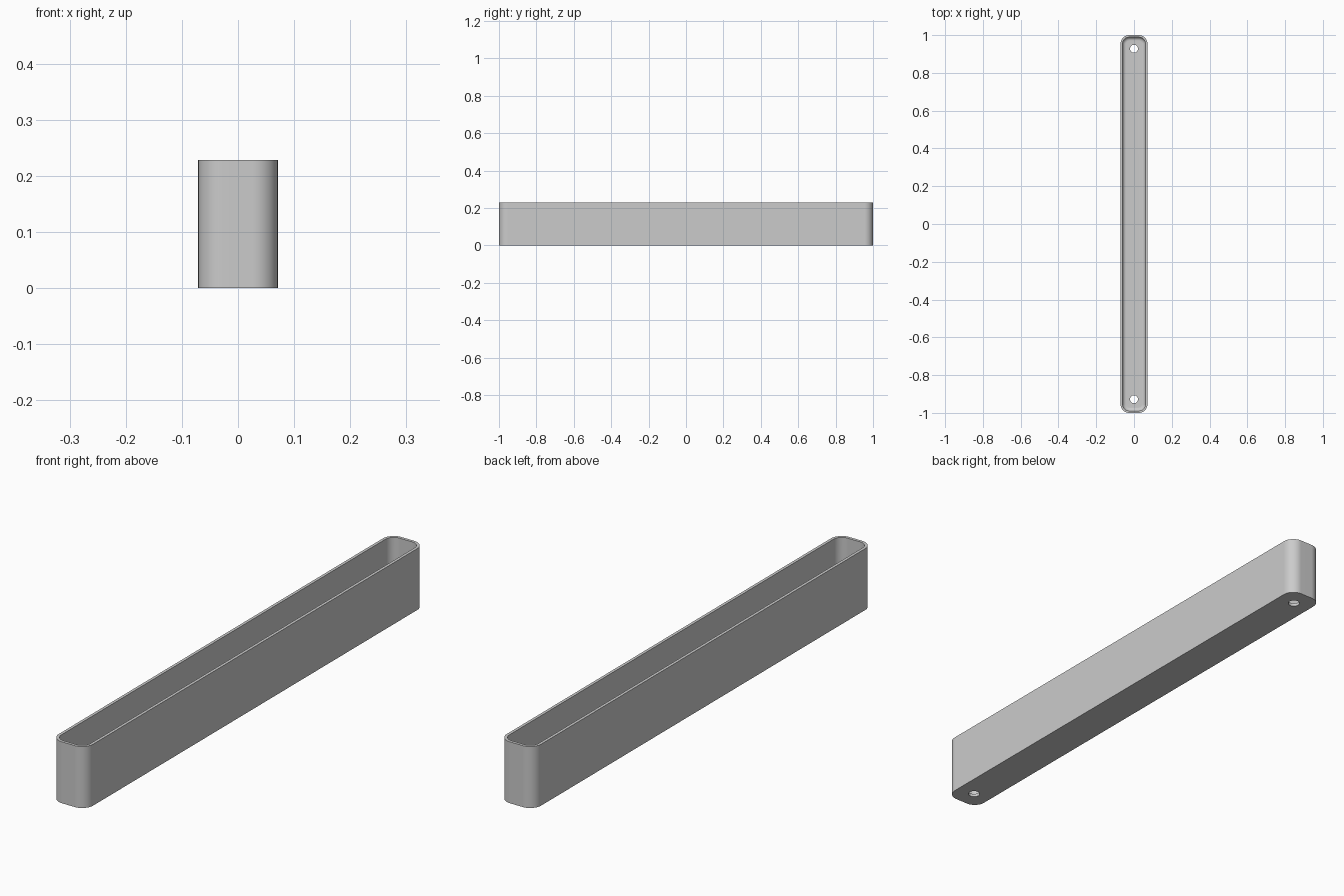
import bpy, bmesh
from math import sin, cos, pi, radians

cube = bpy.data.objects.get("Cube")
if cube:
    bpy.data.objects.remove(cube, do_unlink=True)

HALF_W, HALF_L, HEIGHT = 0.071, 1.0, 0.229
CORNER, WALL, FLOOR = 0.045, 0.011, 0.012
FILLET, HOLE_R, HOLE_Y = 0.018, 0.021, 0.928
CORNER_STEPS, FILLET_STEPS, HOLE_STEPS = 10, 6, 32

mat = bpy.data.materials.new("plain grey")
mat.use_nodes = True
grey = (0.6, 0.6, 0.6, 1)
mat.diffuse_color = grey
mat.node_tree.nodes["Principled BSDF"].inputs["Base Color"].default_value = grey

bm = bmesh.new()


def close_loop(points, z):
    """Closed ring of vertices at height z."""
    verts = [bm.verts.new((x, y, z)) for x, y in points]
    for a, b in zip(verts, verts[1:] + verts[:1]):
        bm.edges.new((a, b))
    return verts


def rounded_ring(inset, z):
    """Rounded rectangle, shrunk by inset."""
    r = CORNER - inset
    points = []
    for quarter, (sx, sy) in enumerate([(1, 1), (-1, 1), (-1, -1), (1, -1)]):
        for i in range(CORNER_STEPS + 1):
            a = (quarter + i / CORNER_STEPS) * pi / 2
            points.append((sx * (HALF_W - CORNER) + r * cos(a),
                           sy * (HALF_L - CORNER) + r * sin(a)))
    return close_loop(points, z)


def hole_ring(y, z):
    turns = [2 * pi * i / HOLE_STEPS for i in range(HOLE_STEPS)]
    return close_loop([(HOLE_R * cos(a), y + HOLE_R * sin(a)) for a in turns], z)


def bridge(lower, upper):
    n = len(lower)
    for i in range(n):
        j = (i + 1) % n
        bm.faces.new((lower[i], lower[j], upper[j], upper[i]))


def fill(rings):
    """Flat face bounded by the first ring, with the others cut out."""
    edges = [bm.edges.get((a, b)) for ring in rings
             for a, b in zip(ring, ring[1:] + ring[:1])]
    bmesh.ops.triangle_fill(bm, edges=edges, use_beauty=True)


# Outer wall, rim, inner wall and rounded transition to the floor
rings = [rounded_ring(0, 0), rounded_ring(0, HEIGHT), rounded_ring(WALL, HEIGHT)]
for i in range(FILLET_STEPS + 1):
    a = i / FILLET_STEPS * pi / 2
    rings.append(rounded_ring(WALL + FILLET * (1 - cos(a)),
                              FLOOR + FILLET * (1 - sin(a))))
for lower, upper in zip(rings, rings[1:]):
    bridge(lower, upper)

# Floor and underside with a through hole near each end
bottom_holes = [hole_ring(s * HOLE_Y, 0) for s in (-1, 1)]
floor_holes = [hole_ring(s * HOLE_Y, FLOOR) for s in (-1, 1)]
for low, high in zip(bottom_holes, floor_holes):
    bridge(low, high)
fill([rings[0]] + bottom_holes)
fill([rings[-1]] + floor_holes)
bmesh.ops.recalc_face_normals(bm, faces=bm.faces)

mesh = bpy.data.meshes.new("tray")
bm.to_mesh(mesh)
bm.free()
mesh.materials.append(mat)
tray = bpy.data.objects.new("tray", mesh)
bpy.context.collection.objects.link(tray)

# Smooth the rounded areas, keep rims sharp and flats flat
bpy.ops.object.select_all(action='DESELECT')
tray.select_set(True)
bpy.context.view_layer.objects.active = tray
bpy.ops.object.shade_smooth_by_angle(angle=radians(35))
weighted = tray.modifiers.new("flat_normals", 'WEIGHTED_NORMAL')
weighted.keep_sharp = True
